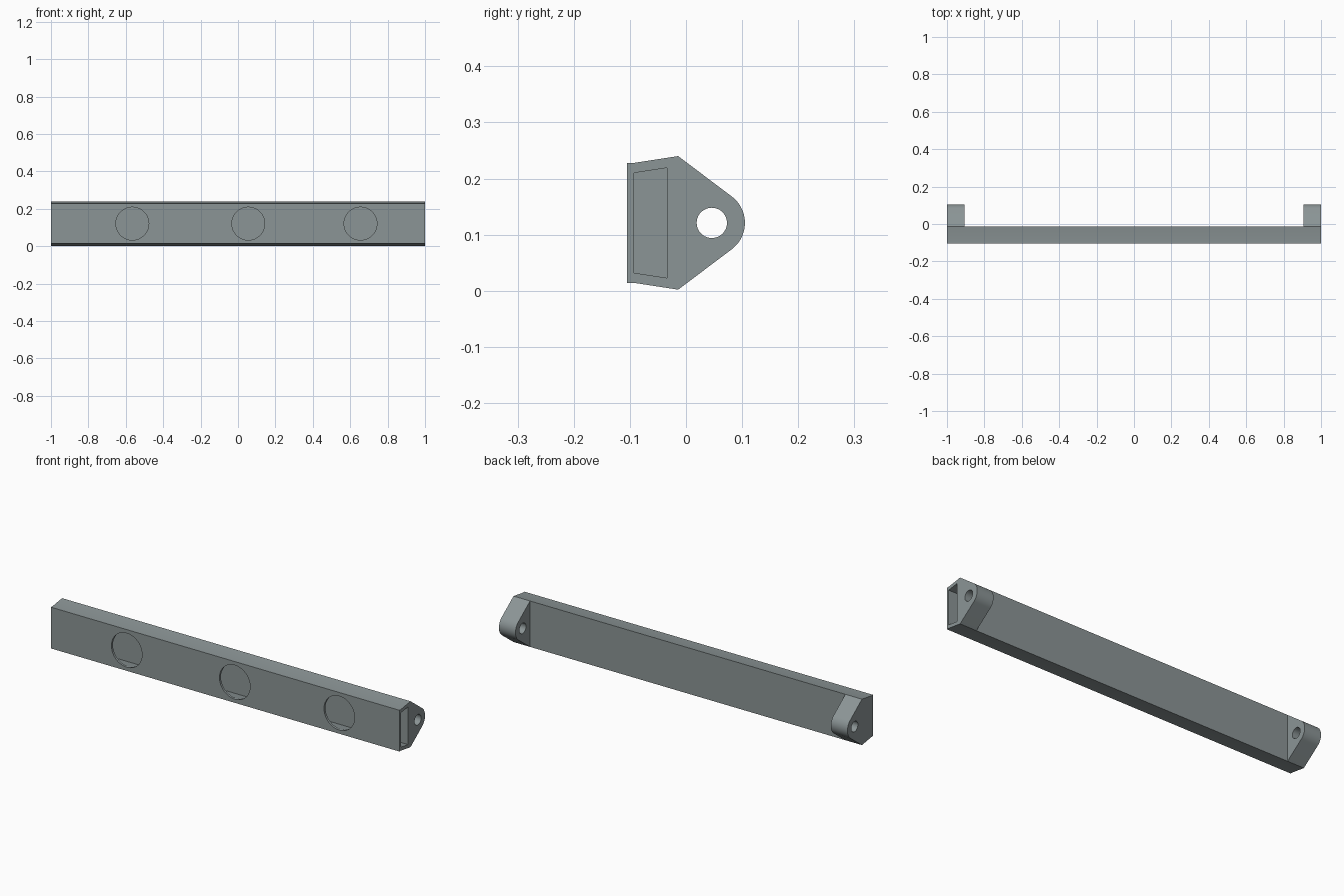
import bpy, bmesh, math

if "Cube" in bpy.data.objects:
    bpy.data.objects.remove(bpy.data.objects["Cube"])

MID_Z = 0.121                    # height of the symmetry plane
EYE_Y, EYE_R, LUG_R = 0.046, 0.027, 0.059

grey = bpy.data.materials.new("steel_grey")
grey.diffuse_color = (0.26, 0.30, 0.305, 1)
grey.use_nodes = True
grey.node_tree.nodes["Principled BSDF"].inputs["Base Color"].default_value = grey.diffuse_color


def extrude_profile(name, yz, x0, x1):
    """Prism along x from a closed profile of (y, z) points."""
    bm = bmesh.new()
    face = bm.faces.new([bm.verts.new((x0, y, z)) for y, z in yz])
    ext = bmesh.ops.extrude_face_region(bm, geom=[face])
    moved = [v for v in ext["geom"] if isinstance(v, bmesh.types.BMVert)]
    bmesh.ops.translate(bm, verts=moved, vec=(x1 - x0, 0, 0))
    bmesh.ops.recalc_face_normals(bm, faces=bm.faces)
    mesh = bpy.data.meshes.new(name)
    bm.to_mesh(mesh)
    bm.free()
    mesh.materials.append(grey)
    ob = bpy.data.objects.new(name, mesh)
    bpy.context.collection.objects.link(ob)
    return ob


def cylinder(name, loc, radius, depth, rot):
    bpy.ops.mesh.primitive_cylinder_add(vertices=48, radius=radius, depth=depth,
                                        location=loc, rotation=rot)
    ob = bpy.context.object
    ob.name = name
    ob.data.materials.append(grey)
    return ob


def boolean(target, tool, operation):
    """Apply a boolean and remove the tool."""
    mod = target.modifiers.new(operation, 'BOOLEAN')
    mod.operation, mod.solver, mod.object = operation, 'EXACT', tool
    bpy.context.view_layer.objects.active = target
    bpy.ops.object.modifier_apply(modifier=mod.name)
    bpy.data.objects.remove(tool)


def mirrored(upper):
    """Close a profile given as (y, half height) by mirroring about MID_Z."""
    return ([(y, MID_Z + h) for y, h in upper]
            + [(y, MID_Z - h) for y, h in reversed(upper)])


# Main bar
bar = extrude_profile("bar", mirrored(
    [(-0.105, 0.107), (-0.092, 0.107), (-0.014, 0.119)]), -1, 1)

# Rear mounting lugs with rounded tips, flush with both ends
arc = [math.radians(53 - 53 * i / 10) for i in range(10)]
lug = [(-0.014, 0.119)] + [(EYE_Y + LUG_R * math.cos(a), LUG_R * math.sin(a))
                           for a in arc]
outline = mirrored(lug)
outline.insert(len(lug), (EYE_Y + LUG_R, MID_Z))
for x0, x1 in ((-1, -0.905), (0.905, 1)):
    boolean(bar, extrude_profile("lug", outline, x0, x1), 'UNION')

# Pin eyes through the lugs
for x in (-0.95, 0.95):
    boolean(bar, cylinder("eye_cutter", (x, EYE_Y, MID_Z), EYE_R, 0.2,
                          (0, math.pi / 2, 0)), 'DIFFERENCE')

# Cavity, open at the right end only
boolean(bar, extrude_profile("cavity_cutter", mirrored(
    [(-0.093, 0.089), (-0.034, 0.098)]), -0.98, 1.1), 'DIFFERENCE')

# Three round openings in the front wall
for x in (-0.565, 0.055, 0.655):
    boolean(bar, cylinder("opening_cutter", (x, -0.1, MID_Z), 0.088, 0.06,
                          (math.pi / 2, 0, 0)), 'DIFFERENCE')

# Smooth the round surfaces, keep the edges sharp
bpy.ops.object.select_all(action='DESELECT')
bar.select_set(True)
bpy.context.view_layer.objects.active = bar
bpy.ops.object.shade_smooth_by_angle(angle=math.radians(20))
bar.name = "hollow_bar_with_lugs"
